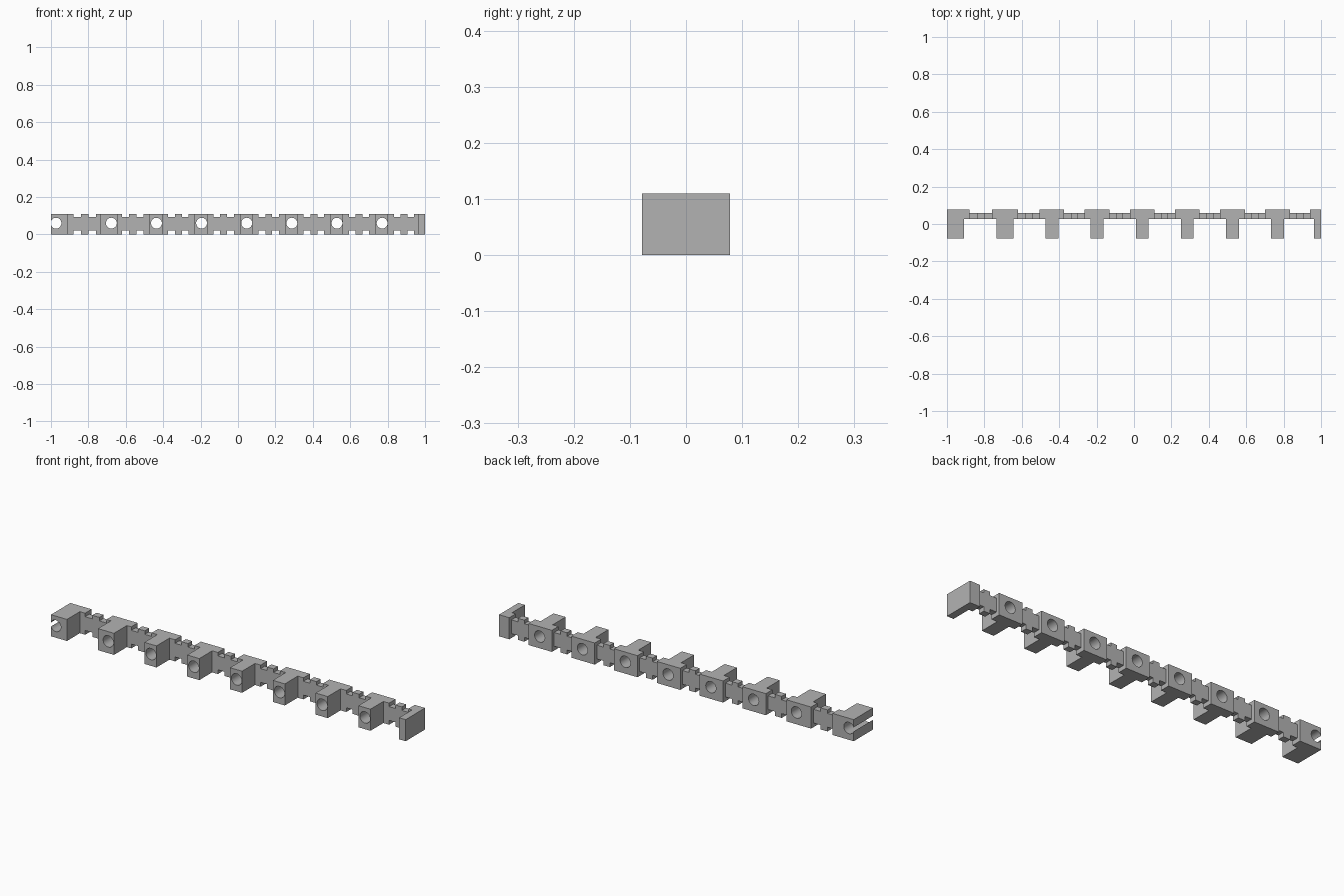
import bpy, bmesh
from mathutils import Vector, Matrix

cube = bpy.data.objects.get("Cube")
if cube:
    bpy.data.objects.remove(cube, do_unlink=True)

HEIGHT = 0.11
FRONT, STEP, WEB_BACK, BACK = -0.078, 0.026, 0.06, 0.078
HOLE_Z, HOLE_R = 0.06, 0.029

grey = bpy.data.materials.new("plain_grey")
grey.use_nodes = True
colour = (0.45, 0.45, 0.45, 1)
grey.diffuse_color = colour
grey.node_tree.nodes["Principled BSDF"].inputs["Base Color"].default_value = colour


def make_object(name, bm):
    bmesh.ops.recalc_face_normals(bm, faces=bm.faces)
    mesh = bpy.data.meshes.new(name)
    bm.to_mesh(mesh)
    bm.free()
    mesh.materials.append(grey)
    obj = bpy.data.objects.new(name, mesh)
    bpy.context.collection.objects.link(obj)
    return obj


def extrude_profile(name, points, direction):
    bm = bmesh.new()
    face = bm.faces.new([bm.verts.new(p) for p in points])
    result = bmesh.ops.extrude_face_region(bm, geom=[face], use_keep_orig=True)
    verts = [g for g in result["geom"] if isinstance(g, bmesh.types.BMVert)]
    bmesh.ops.translate(bm, verts=verts, vec=Vector(direction))
    return make_object(name, bm)


def drill(obj, x):
    # Round hole running front to back
    bm = bmesh.new()
    bmesh.ops.create_cone(bm, cap_ends=True, segments=32, radius1=HOLE_R,
                          radius2=HOLE_R, depth=0.4,
                          matrix=Matrix.Translation((x, 0, HOLE_Z))
                          @ Matrix.Rotation(1.5707963, 4, 'X'))
    cutter = make_object("hole_cutter", bm)
    cutter.hide_render = True
    mod = obj.modifiers.new("hole", 'BOOLEAN')
    mod.operation, mod.solver, mod.object = 'DIFFERENCE', 'EXACT', cutter
    bpy.context.view_layer.objects.active = obj
    bpy.ops.object.modifier_apply(modifier=mod.name)
    bpy.data.objects.remove(cutter, do_unlink=True)
    # Smooth wall in the hole, flat outer faces
    bpy.ops.object.select_all(action='DESELECT')
    obj.select_set(True)
    bpy.ops.object.shade_smooth_by_angle(angle=0.5)


# Blocks: back plate start, end, front leg start, end, hole centre
blocks = [(-1, -0.88, -1, -0.91, -0.973),
          (-0.76, -0.62, -0.735, -0.645, -0.677)]
for i in range(6):
    c = -0.439 + 0.2413 * i
    blocks.append((c - 0.066, c + 0.066, c - 0.034, c + 0.034, c + 0.003))
blocks.append((0.942, 1, 0.963, 1, None))

for i, (x0, x1, l0, l1, hole) in enumerate(blocks):
    profile = [(x0, BACK), (x0, STEP), (l0, STEP), (l0, FRONT),
               (l1, FRONT), (l1, STEP), (x1, STEP), (x1, BACK)]
    profile = [p for k, p in enumerate(profile) if p not in profile[:k]]
    if x0 == l0:
        profile.remove((x0, STEP))
    if x1 == l1:
        profile.remove((x1, STEP))
    block = extrude_profile(f"block_{i + 1}", [(x, y, 0) for x, y in profile],
                            (0, 0, HEIGHT))
    if hole is not None:
        drill(block, hole)

# Notched webs joining neighbouring blocks
LOW, HIGH = 0.022, 0.092
for i, (left, right) in enumerate(zip(blocks, blocks[1:])):
    a, d = left[1], right[0]
    b, c = a + (d - a) / 3, d - (d - a) / 3
    outline = [(a, LOW), (b, LOW), (b, 0), (c, 0), (c, LOW), (d, LOW),
               (d, HIGH), (c, HIGH), (c, HEIGHT), (b, HEIGHT), (b, HIGH), (a, HIGH)]
    extrude_profile(f"web_{i + 1}", [(x, STEP, z) for x, z in outline],
                    (0, WEB_BACK - STEP, 0))
